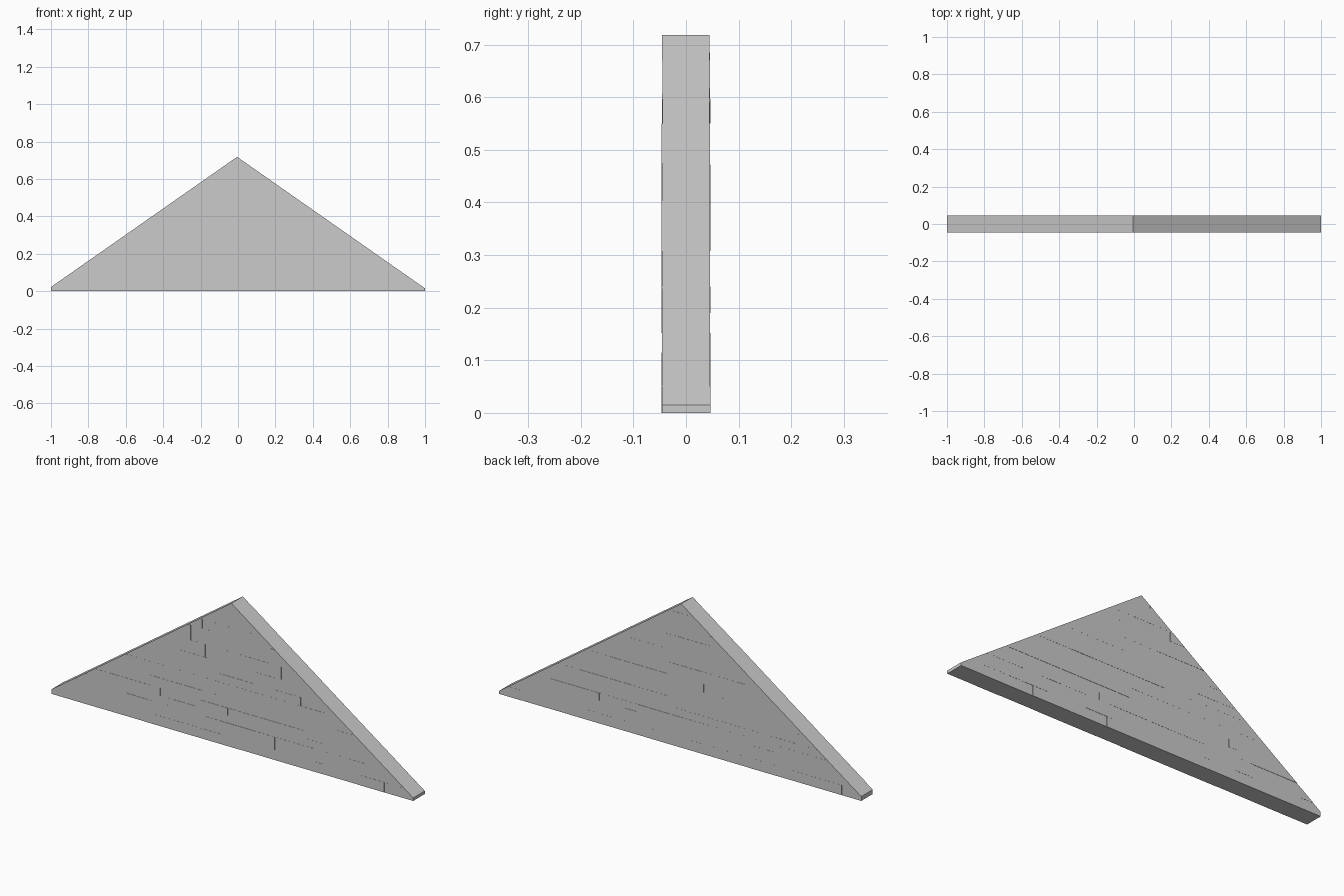
import bpy, bmesh, random
from mathutils import Vector

if "Cube" in bpy.data.objects:
    bpy.data.objects.remove(bpy.data.objects["Cube"])

random.seed(7)
HALF = 0.0445      # half thickness of the recessed surface
RELIEF = 0.002     # largest protrusion of a single stone
OUTLINE = [(-1, 0), (1, 0), (1, 0.015), (-0.005, 0.718), (-1, 0.022)]
COURSES = [0.0, 0.05, 0.115, 0.152, 0.19, 0.24, 0.308, 0.35, 0.41,
           0.475, 0.55, 0.597, 0.67, 0.73]

# Gable-shaped slab
bm = bmesh.new()
front = bm.faces.new([bm.verts.new((x, -HALF, z)) for x, z in OUTLINE])
ext = bmesh.ops.extrude_face_region(bm, geom=[front], use_keep_orig=True)
for v in ext["geom"]:
    if isinstance(v, bmesh.types.BMVert):
        v.co.y = HALF
bmesh.ops.recalc_face_normals(bm, faces=bm.faces[:])


def cut(faces, co, normal):
    geom = set(faces)
    for f in faces:
        geom.update(f.edges)
        geom.update(f.verts)
    bmesh.ops.bisect_plane(bm, geom=list(geom), dist=1e-6,
                           plane_co=co, plane_no=normal)


def course_faces(side, low, high):
    return [f for f in bm.faces if f.normal.y * side > 0.9
            and low < f.calc_center_median_weighted().z < high]


# Horizontal courses
for z in COURSES[1:-1]:
    cut(bm.faces[:], Vector((0, 0, z)), Vector((0, 0, 1)))

# Staggered upright joints, different on front and back
for side in (-1, 1):
    for low, high in zip(COURSES, COURSES[1:]):
        x = -1 + random.uniform(0.06, 0.25)
        while x < 0.97:
            faces = course_faces(side, low, high)
            cut(faces, Vector((x, 0, 0)), Vector((1, 0, 0)))
            x += random.uniform(0.12, 0.3)

# Raise each stone by its own small amount
bm.normal_update()
for f in [f for f in bm.faces if abs(f.normal.y) > 0.9]:
    bmesh.ops.inset_individual(bm, faces=[f], thickness=0,
                               depth=random.uniform(0.0003, RELIEF))

mesh = bpy.data.meshes.new("gable_wall")
bm.to_mesh(mesh)
bm.free()
wall = bpy.data.objects.new("gable_wall", mesh)
bpy.context.collection.objects.link(wall)
